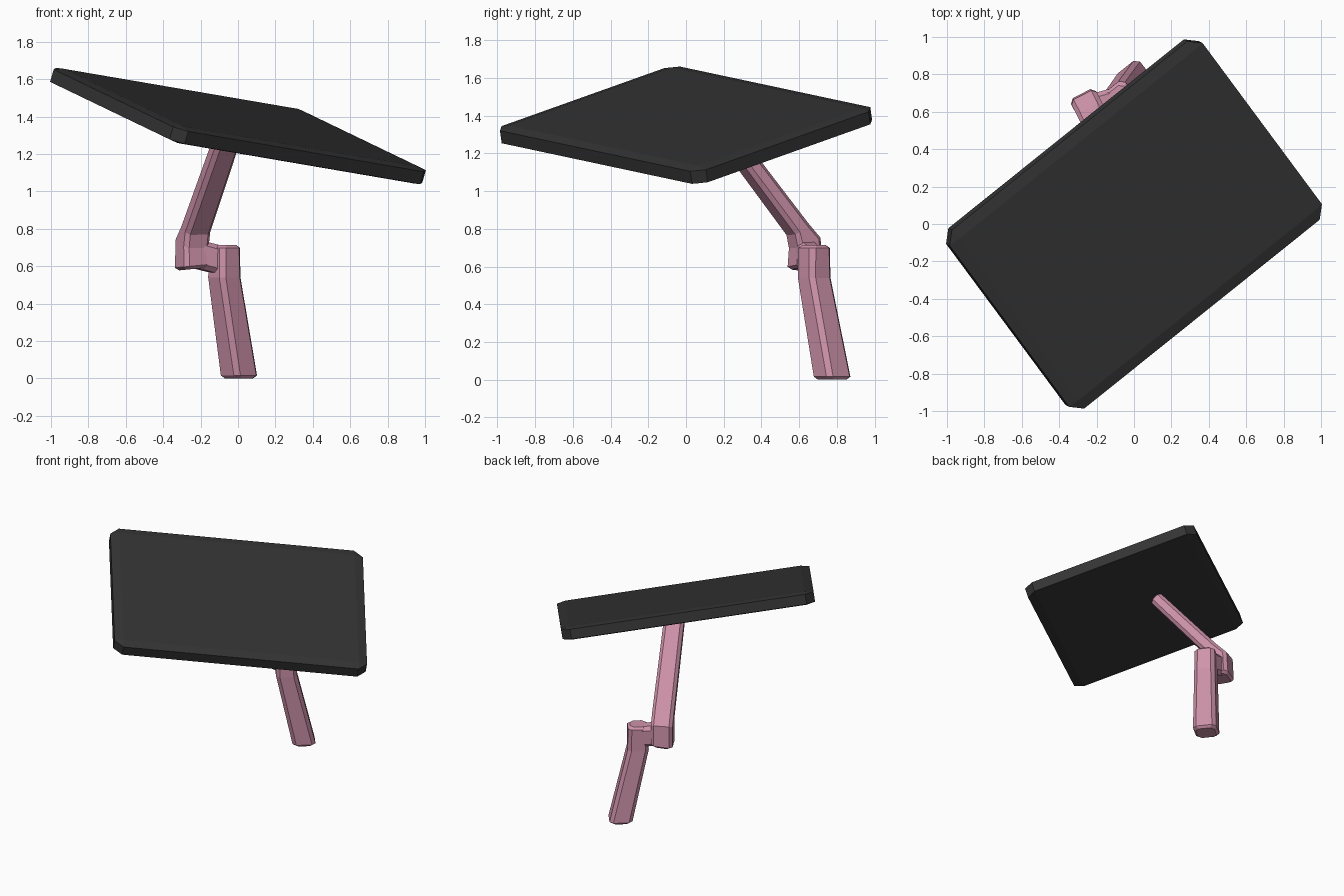
import bpy, bmesh
from mathutils import Vector, Matrix

if "Cube" in bpy.data.objects:
    bpy.data.objects.remove(bpy.data.objects["Cube"])


def material(name, rgb):
    m = bpy.data.materials.new(name)
    m.diffuse_color = (*rgb, 1)
    m.use_nodes = True
    m.node_tree.nodes["Principled BSDF"].inputs["Base Color"].default_value = m.diffuse_color
    return m


def finish(name, bm, mat):
    bmesh.ops.recalc_face_normals(bm, faces=bm.faces[:])
    me = bpy.data.meshes.new(name)
    bm.to_mesh(me)
    bm.free()
    me.materials.append(mat)
    ob = bpy.data.objects.new(name, me)
    bpy.context.collection.objects.link(ob)
    return ob


def limb(name, sections, mat, c=0.025):
    """Loft chamfered rectangles; section = (centre, normal, side, width, depth)."""
    bm = bmesh.new()
    rings = []
    last = len(sections) - 1
    frames = []
    for i, (p, n, s, a, b) in enumerate(sections):
        n = Vector(n).normalized()
        s = Vector(s)
        s = (s - n * s.dot(n)).normalized()
        t = n.cross(s)
        p = Vector(p)
        cap = 0.016
        small = (p, s, t, a - 2 * cap, b - 2 * cap)
        if i == 0:
            frames += [small, (p + n * cap, s, t, a, b)]
        elif i == last:
            frames += [(p - n * cap, s, t, a, b), small]
        else:
            frames.append((p, s, t, a, b))
    for p, s, t, a, b in frames:
        x, y = a / 2, b / 2
        pts = [(x, y - c), (x - c, y), (c - x, y), (-x, y - c),
               (-x, c - y), (c - x, -y), (x - c, -y), (x, c - y)]
        rings.append([bm.verts.new(p + s * u + t * v) for u, v in pts])
    for r, q in zip(rings, rings[1:]):
        for k in range(8):
            bm.faces.new((r[k], r[(k + 1) % 8], q[(k + 1) % 8], q[k]))
    bm.faces.new(rings[0])
    bm.faces.new(rings[-1])
    return finish(name, bm, mat)


dark = material("dark", (0.035, 0.034, 0.035))
pink = material("pink", (0.62, 0.29, 0.40))

# Tilted screen slab: chamfered box, flattened, then rotated into place
u = Vector((0.772, 0.619, -0.132)).normalized()
v = Vector((-0.565, 0.778, 0.274))
v = (v - u * v.dot(u)).normalized()
w = u.cross(v)
bm = bmesh.new()
bmesh.ops.create_cube(bm, size=1)
bmesh.ops.scale(bm, vec=(1.748, 1.236, 0.456), verts=bm.verts[:])
bmesh.ops.bevel(bm, geom=bm.edges[:], offset=0.06, segments=1, affect='EDGES')
bmesh.ops.scale(bm, vec=(1, 1, 0.208), verts=bm.verts[:])
rot = Matrix((u, v, w)).transposed().to_4x4()
bmesh.ops.transform(bm, matrix=Matrix.Translation((0, 0, 1.35)) @ rot, verts=bm.verts[:])
finish("screen", bm, dark)

side = (0.78, 0.62, 0)
up = (0, 0, 1)

# Lower arm: leaning leg with an upright head
limb("lower_arm", [
    ((0.005, 0.775, 0), up, side, 0.158, 0.162),
    ((-0.073, 0.68, 0.54), up, side, 0.145, 0.145),
    ((-0.073, 0.68, 0.715), up, side, 0.14, 0.14),
], pink)

# Elbow link between the two arms
limb("elbow_link", [
    ((-0.26, 0.62, 0.675), (0.9, 0.4, -0.25), (0, 0, 1), 0.15, 0.12),
    ((-0.05, 0.69, 0.62), (0.9, 0.4, -0.25), (0, 0, 1), 0.15, 0.11),
], pink)

# Upper arm: upright knuckle that bends up to the back of the screen
arm_side = (0.89, 0.46, 0)
lean = Vector((0.35, -0.75, 1))
limb("upper_arm", [
    ((-0.245, 0.63, 0.585), (-0.1, 0, 1), arm_side, 0.15, 0.15),
    ((-0.245, 0.63, 0.725), (0.17, -0.36, 1), arm_side, 0.15, 0.145),
    ((-0.225, 0.59, 0.80), lean, arm_side, 0.15, 0.098),
    ((-0.045, 0.20, 1.32), lean, arm_side, 0.14, 0.09),
], pink, 0.022)
